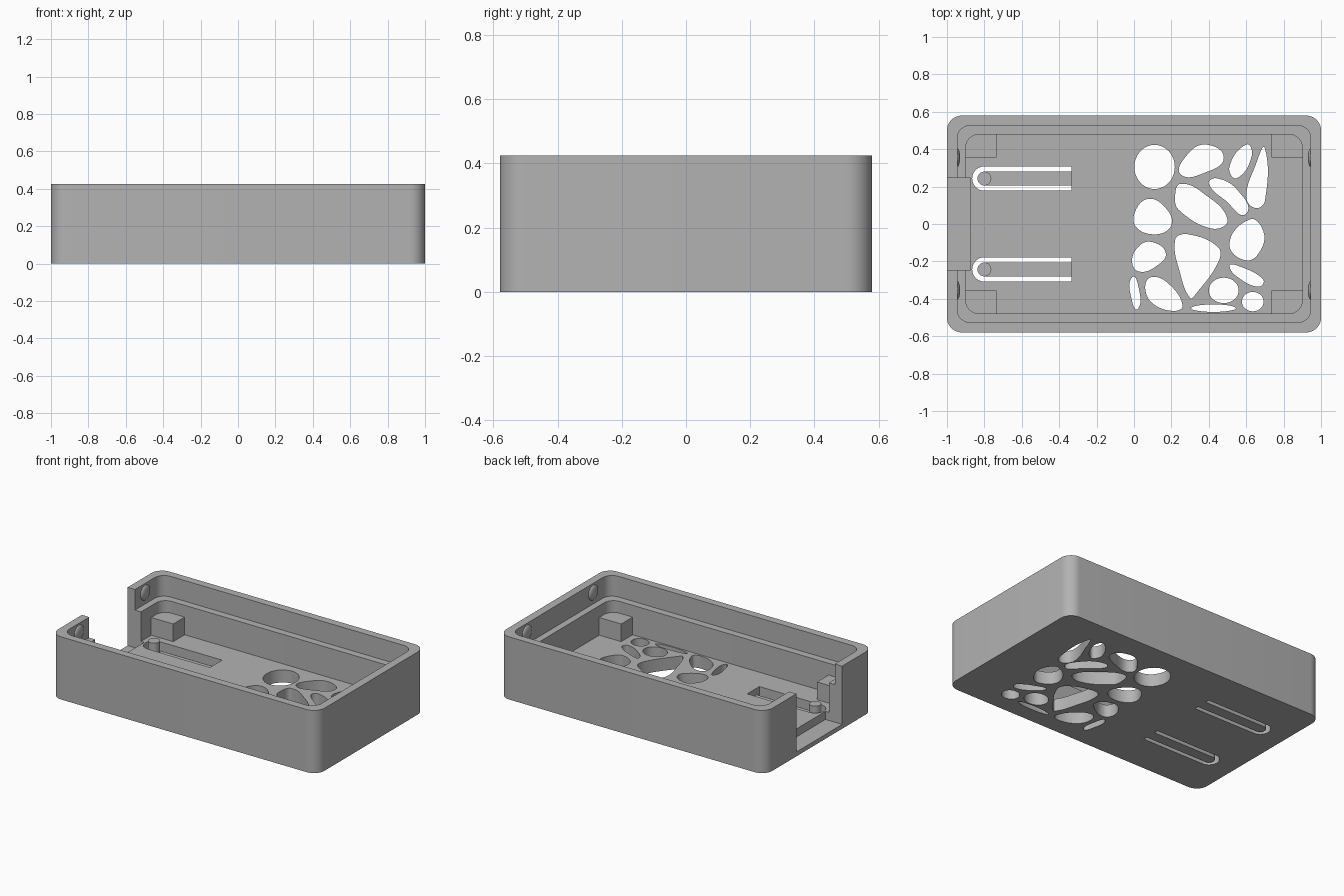
import bpy, bmesh, math
from mathutils import Vector

cube = bpy.data.objects.get("Cube")
if cube:
    bpy.data.objects.remove(cube, do_unlink=True)

grey = bpy.data.materials.new("plain grey")
grey.use_nodes = True
grey.diffuse_color = (0.45, 0.45, 0.45, 1)
grey.node_tree.nodes["Principled BSDF"].inputs["Base Color"].default_value = grey.diffuse_color

LENGTH, WIDTH, HEIGHT = 2.0, 1.16, 0.425
FLOOR, LEDGE = 0.085, 0.285


def activate(obj):
    bpy.ops.object.select_all(action='DESELECT')
    obj.select_set(True)
    bpy.context.view_layer.objects.active = obj


def finish(name, bm):
    bmesh.ops.recalc_face_normals(bm, faces=bm.faces)
    mesh = bpy.data.meshes.new(name)
    bm.to_mesh(mesh)
    bm.free()
    mesh.materials.append(grey)
    obj = bpy.data.objects.new(name, mesh)
    bpy.context.collection.objects.link(obj)
    return obj


def prism(name, outlines, bottom, top):
    """Extrude one or more closed outlines between two heights."""
    bm = bmesh.new()
    for outline in outlines:
        face = bm.faces.new([bm.verts.new((x, y, bottom)) for x, y in outline])
        extruded = bmesh.ops.extrude_face_region(bm, geom=[face])["geom"]
        verts = [v for v in extruded if isinstance(v, bmesh.types.BMVert)]
        bmesh.ops.translate(bm, verts=verts, vec=(0, 0, top - bottom))
    return finish(name, bm)


def arc(cx, cy, rx, ry, start, sweep, steps):
    angles = [math.radians(start + sweep * i / steps) for i in range(steps + 1)]
    return [(cx + rx * math.cos(a), cy + ry * math.sin(a)) for a in angles]


def ellipse(cx, cy, rx, ry, steps=40):
    return arc(cx, cy, rx, ry, 0, 360, steps)[:-1]


def rectangle(x0, x1, y0, y1):
    return [(x0, y0), (x1, y0), (x1, y1), (x0, y1)]


def rounded_rectangle(hx, hy, r):
    points = []
    for i, (sx, sy) in enumerate([(1, 1), (-1, 1), (-1, -1), (1, -1)]):
        points += arc(sx * (hx - r), sy * (hy - r), r, r, 90 * i, 90, 10)
    return points


def tongue_outline(x_round, x_end, y, r):
    """Strip with a square end at x_end and a round end at x_round."""
    return [(x_end, y - r), (x_end, y + r)] + arc(x_round, y, r, r, 90, 180, 20)


def pebble(points, steps=8):
    """Smooth closed curve through a few points, given in hundredths."""
    pts = [Vector(p) / 100 - Vector((0, 0.005)) for p in points]
    n = len(pts)
    tangents = [(pts[(i + 1) % n] - pts[i - 1]).normalized() for i in range(n)]
    curve = []
    for i in range(n):
        j = (i + 1) % n
        reach = 0.37 * (pts[j] - pts[i]).length
        a, b = pts[i], pts[i] + tangents[i] * reach
        c, d = pts[j] - tangents[j] * reach, pts[j]
        for k in range(steps):
            t = k / steps
            u = 1 - t
            curve.append(tuple(a * u**3 + b * 3*u*u*t + c * 3*u*t*t + d * t**3))
    return curve


def cut(obj, cutter):
    cutter.hide_render = True
    mod = obj.modifiers.new("cut", 'BOOLEAN')
    mod.operation = 'DIFFERENCE'
    mod.solver = 'EXACT'
    mod.object = cutter
    activate(obj)
    bpy.ops.object.modifier_apply(modifier=mod.name)
    bpy.data.objects.remove(cutter, do_unlink=True)


# Vent openings in the floor
pebbles = [
    [(25, 27), (28, 37), (38, 43), (48, 36), (38, 28)],
    [(60, 43), (63, 37), (55, 25), (51, 31)],
    [(70, 41), (70, 13), (65, 9), (60, 15), (65, 32)],
    [(40, 22), (44, 25), (55, 19), (60, 6), (49, 13)],
    [(22, 16), (25, 22), (37, 17), (50, 3), (42, -2), (24, 8)],
    [(8, 14), (17, 9), (20, 0), (12, -5), (1, -1), (1, 8)],
    [(9, -9), (17, -15), (12, -22), (3, -25), (-1, -20), (2, -12)],
    [(22, -8), (29, -5), (45, -12), (45, -20), (33, -37), (30, -39), (25, -27)],
    [(62, 3), (69, -3), (68, -13), (60, -19), (51, -10)],
    [(51, -22), (56, -22), (69, -29), (67, -33), (57, -29)],
]
slivers = [
    [(9, -28), (18, -31), (26, -43), (21, -46), (10, -42), (6, -34)],
    [(-1, -28), (3, -36), (2, -45), (-1, -41)],
]
openings = [pebble(p) for p in pebbles + slivers]
openings += [ellipse(0.11, 0.305, 0.108, 0.118), ellipse(0.48, -0.355, 0.08, 0.068),
             ellipse(0.635, -0.415, 0.058, 0.052), ellipse(0.425, -0.45, 0.12, 0.02)]

# Slots around the flexible buttons
button_rows = (0.243, -0.243)
openings += [tongue_outline(-0.8, -0.335, y, 0.065) for y in button_rows]

# Case body: stepped cavity, end notch and floor openings
body = prism("case_body", [rounded_rectangle(LENGTH / 2, WIDTH / 2, 0.08)], 0, HEIGHT)
cut(body, prism("upper_cavity", [rounded_rectangle(0.945, 0.527, 0.07)], LEDGE, 0.6))
cut(body, prism("lower_cavity", [rounded_rectangle(0.9, 0.478, 0.07)], FLOOR, 0.55))
cut(body, prism("end_notch", [rectangle(-1.1, -0.875, -0.245, 0.245)], 0.03, 0.65))
cut(body, prism("floor_openings", openings, -0.1, 0.2))
parts = [body]

# Button tongues with their posts
for side, y in zip(("back", "front"), button_rows):
    parts.append(prism(f"button_tongue_{side}",
                       [tongue_outline(-0.8, -0.335, y, 0.037)], 0, 0.04))
    parts.append(prism(f"button_post_{side}", [ellipse(-0.8, y, 0.037, 0.037)], 0.03, 0.118))

# Corner support blocks and snap bumps
for sx, end in ((1, "left"), (-1, "right")):
    for sy, side in ((1, "back"), (-1, "front")):
        xs = sorted((sx * 0.735, sx * 0.91))
        ys = sorted((sy * 0.355, sy * 0.49))
        parts.append(prism(f"corner_block_{side}_{end}", [rectangle(*xs, *ys)],
                           FLOOR - 0.02, 0.205))
        bm = bmesh.new()
        bmesh.ops.create_uvsphere(bm, u_segments=24, v_segments=12, radius=0.05)
        bmesh.ops.scale(bm, verts=bm.verts, vec=(0.3, 1, 1))
        bmesh.ops.translate(bm, verts=bm.verts, vec=(sx * 0.945, sy * 0.355, 0.362))
        parts.append(finish(f"snap_bump_{side}_{end}", bm))

for part in parts:
    activate(part)
    bpy.ops.object.shade_smooth_by_angle(angle=math.radians(30))
